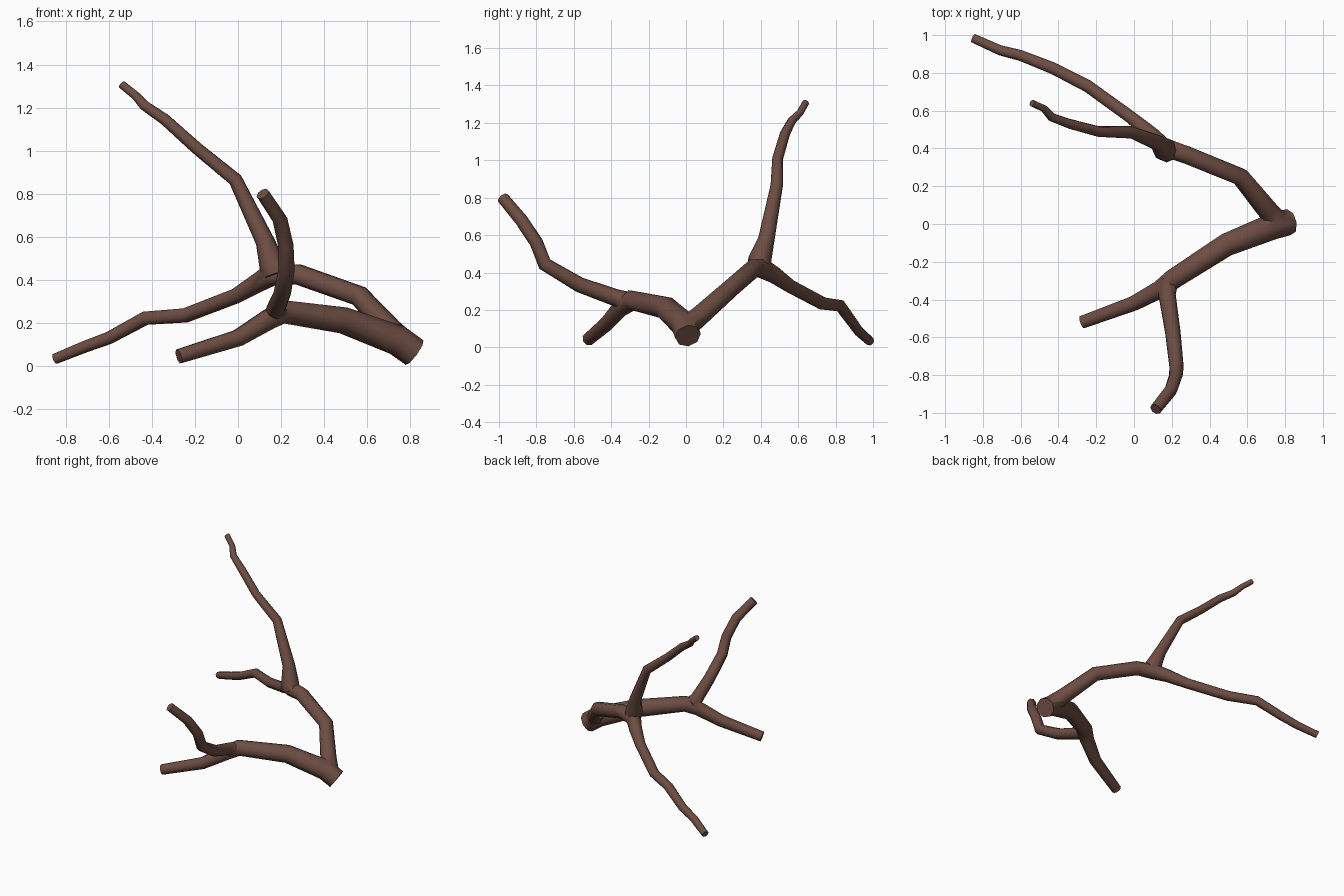
import bpy, bmesh, math
from mathutils import Vector

if "Cube" in bpy.data.objects:
    bpy.data.objects.remove(bpy.data.objects["Cube"])

bark = bpy.data.materials.new("brown bark")
bark.diffuse_color = (0.153, 0.074, 0.055, 1)
bark.use_nodes = True
bark.node_tree.nodes["Principled BSDF"].inputs["Base Color"].default_value = bark.diffuse_color
SIDES = 8


def limb(name, pts):
    """Tapered tube through (x, y, z, radius) points, with flat cut ends."""
    P = [Vector(p[:3]) for p in pts]
    bm = bmesh.new()
    rings, side = [], None
    for i, p in enumerate(P):
        a = (p - P[i - 1]).normalized() if i else Vector()
        b = (P[i + 1] - p).normalized() if i < len(P) - 1 else Vector()
        t = (a + b).normalized()
        if side is None:
            side = t.orthogonal()
        side = (side - t * side.dot(t)).normalized()
        up = t.cross(side)
        ring = []
        for k in range(SIDES):
            ang = 2 * math.pi * k / SIDES
            ring.append(bm.verts.new(p + pts[i][3] * (math.cos(ang) * side + math.sin(ang) * up)))
        rings.append(ring)
    for r, s in zip(rings, rings[1:]):
        for k in range(SIDES):
            n = (k + 1) % SIDES
            bm.faces.new((r[k], r[n], s[n], s[k]))
    bm.faces.new(rings[0][::-1])
    bm.faces.new(rings[-1])
    bmesh.ops.recalc_face_normals(bm, faces=bm.faces)
    me = bpy.data.meshes.new(name)
    bm.to_mesh(me)
    bm.free()
    me.materials.append(bark)
    ob = bpy.data.objects.new(name, me)
    bpy.context.collection.objects.link(ob)
    return ob


# thick front limb from the cut base down to its low tip
branch = limb("branch", [
    (0.82, 0.01, 0.062, 0.07), (0.74, -0.01, 0.12, 0.072), (0.49, -0.11, 0.212, 0.063),
    (0.21, -0.29, 0.252, 0.056), (0.14, -0.345, 0.215, 0.05), (0.0, -0.42, 0.13, 0.042),
    (-0.275, -0.52, 0.045, 0.036)])

# other limbs, each flared where it leaves its parent
others = [
    limb("front_fork", [
        (0.185, -0.30, 0.245, 0.05), (0.175, -0.375, 0.265, 0.046), (0.205, -0.57, 0.335, 0.041),
        (0.225, -0.755, 0.445, 0.038), (0.222, -0.80, 0.56, 0.036), (0.195, -0.88, 0.68, 0.035),
        (0.115, -0.98, 0.80, 0.032)]),
    limb("back_limb", [
        (0.78, -0.005, 0.10, 0.06), (0.71, 0.07, 0.165, 0.056), (0.563, 0.25, 0.325, 0.05),
        (0.28, 0.365, 0.425, 0.05), (0.15, 0.41, 0.422, 0.054), (0.09, 0.475, 0.385, 0.045),
        (-0.01, 0.56, 0.325, 0.036), (-0.245, 0.73, 0.235, 0.035), (-0.43, 0.825, 0.222, 0.033),
        (-0.6, 0.892, 0.13, 0.03), (-0.71, 0.92, 0.09, 0.028), (-0.85, 0.983, 0.033, 0.025)]),
    limb("tall_fork", [
        (0.175, 0.385, 0.42, 0.06), (0.16, 0.395, 0.47, 0.062), (0.125, 0.43, 0.58, 0.044),
        (-0.012, 0.485, 0.865, 0.033), (-0.19, 0.49, 1.01, 0.029), (-0.34, 0.53, 1.145, 0.027),
        (-0.435, 0.565, 1.21, 0.024), (-0.475, 0.61, 1.255, 0.02), (-0.54, 0.64, 1.308, 0.019)]),
]

# merge the limbs into one clean skin
for o in others:
    m = branch.modifiers.new("join_" + o.name, "BOOLEAN")
    m.operation, m.solver, m.object = "UNION", "EXACT", o
bpy.context.view_layer.objects.active = branch
branch.select_set(True)
for m in list(branch.modifiers):
    bpy.ops.object.modifier_apply(modifier=m.name)
for o in others:
    bpy.data.objects.remove(o)
bpy.ops.object.shade_smooth_by_angle(angle=math.radians(50))
